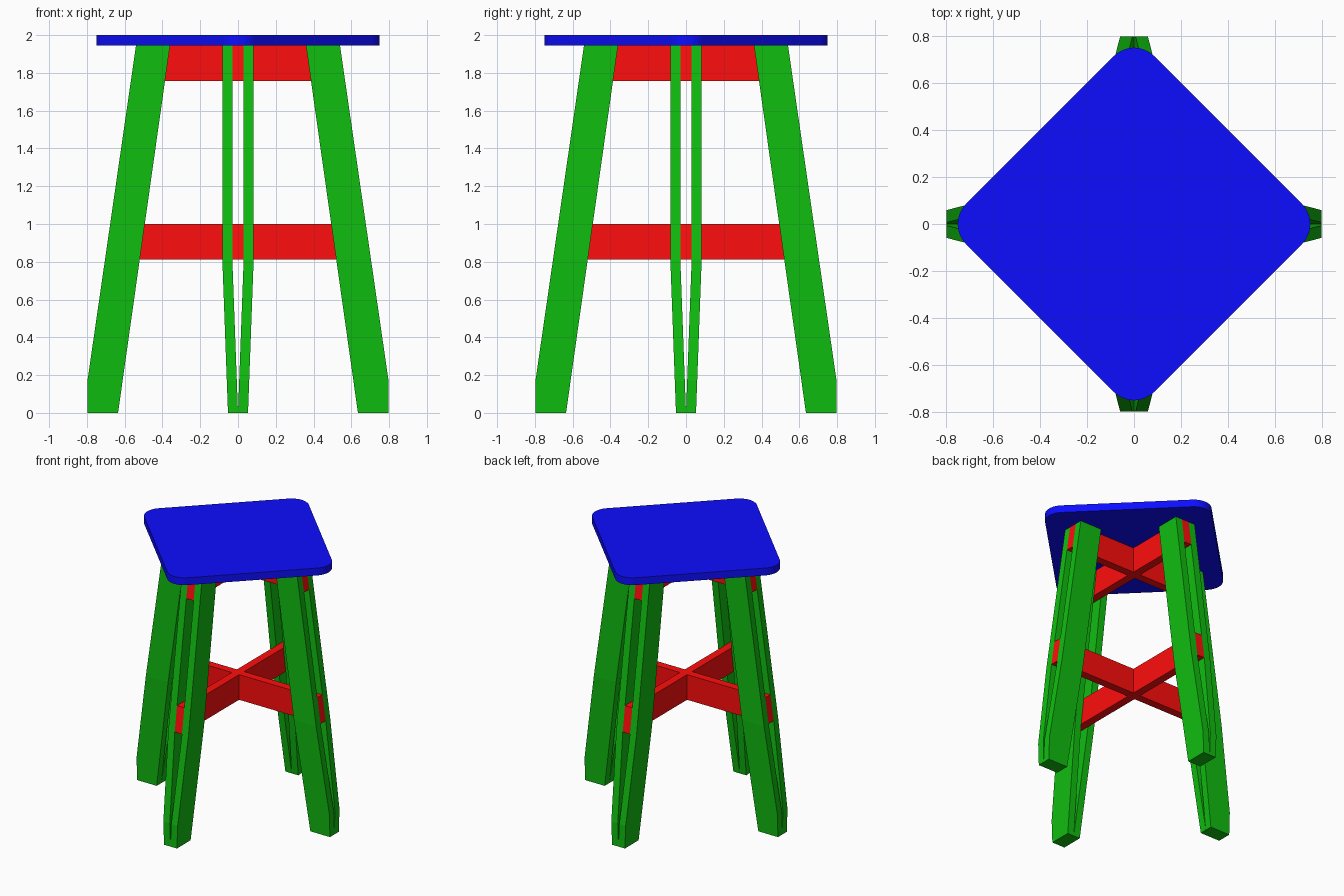
import bpy, bmesh
from math import pi, cos, sin
from mathutils import Matrix, Vector

if "Cube" in bpy.data.objects:
    bpy.data.objects.remove(bpy.data.objects["Cube"])


def material(name, rgb):
    m = bpy.data.materials.new(name)
    m.diffuse_color = (*rgb, 1)
    m.use_nodes = True
    m.node_tree.nodes["Principled BSDF"].inputs["Base Color"].default_value = m.diffuse_color
    return m


BLUE = material("seat_blue", (0.004, 0.004, 1.0))
GREEN = material("leg_green", (0.005, 0.51, 0.005))
RED = material("rail_red", (1.0, 0.004, 0.004))


def loft(name, rings, mat, angle=0):
    """Solid through matching rings of points, turned about z."""
    bm = bmesh.new()
    loops = [[bm.verts.new(p) for p in ring] for ring in rings]
    n = len(rings[0])
    for a, b in zip(loops, loops[1:]):
        for i in range(n):
            j = (i + 1) % n
            bm.faces.new((a[i], a[j], b[j], b[i]))
    bm.faces.new(loops[0])
    bm.faces.new(loops[-1])
    bmesh.ops.recalc_face_normals(bm, faces=bm.faces)
    bm.transform(Matrix.Rotation(angle, 4, 'Z'))
    me = bpy.data.meshes.new(name)
    bm.to_mesh(me)
    bm.free()
    me.materials.append(mat)
    ob = bpy.data.objects.new(name, me)
    bpy.context.collection.objects.link(ob)
    return ob


UNDER, FOOT, BEND = 1.945, 0.17, 0.812
GAP, THICK = 0.03, 0.053


def outer(z):
    return 0.797 - max(0, z - FOOT) * 0.257 / (UNDER - FOOT)


def inner(z):
    return 0.635 - z * 0.275 / UNDER


def gap(z):
    return GAP * min(1, z / BEND)


# Seat: square turned 45 degrees with rounded corners
R, REACH = 0.12, 0.75
outline = []
for k in range(4):
    c = Vector((cos(k * pi / 2), sin(k * pi / 2))) * (REACH - R)
    for i in range(13):
        a = k * pi / 2 - pi / 4 + i * pi / 24
        outline.append((c.x + R * cos(a), c.y + R * sin(a)))
loft("seat", [[(x, y, z) for x, y in outline] for z in (UNDER, 2.0)], BLUE)

# Legs: two boards each, pinched together below the lower rail
for k, side in enumerate(("right", "back", "left", "front")):
    for s, hand in ((1, "a"), (-1, "b")):
        rings = []
        for z in (0, FOOT, BEND, UNDER):
            y0, y1 = s * gap(z), s * (gap(z) + THICK)
            rings.append([(inner(z), y0, z), (outer(z), y0, z),
                          (outer(z), y1, z), (inner(z), y1, z)])
        loft(f"{side}_leg_board_{hand}", rings, GREEN, k * pi / 2)

# Crossed rails: sandwiched between the leg boards, ends cut to the leg slope
for level, z0, z1 in (("lower", BEND, 1.0), ("upper", 1.757, UNDER)):
    for k, way in enumerate(("side", "front_back")):
        rings = [[(-outer(z), -GAP, z), (outer(z), -GAP, z),
                  (outer(z), GAP, z), (-outer(z), GAP, z)] for z in (z0, z1)]
        loft(f"{level}_{way}_rail", rings, RED, k * pi / 2)
